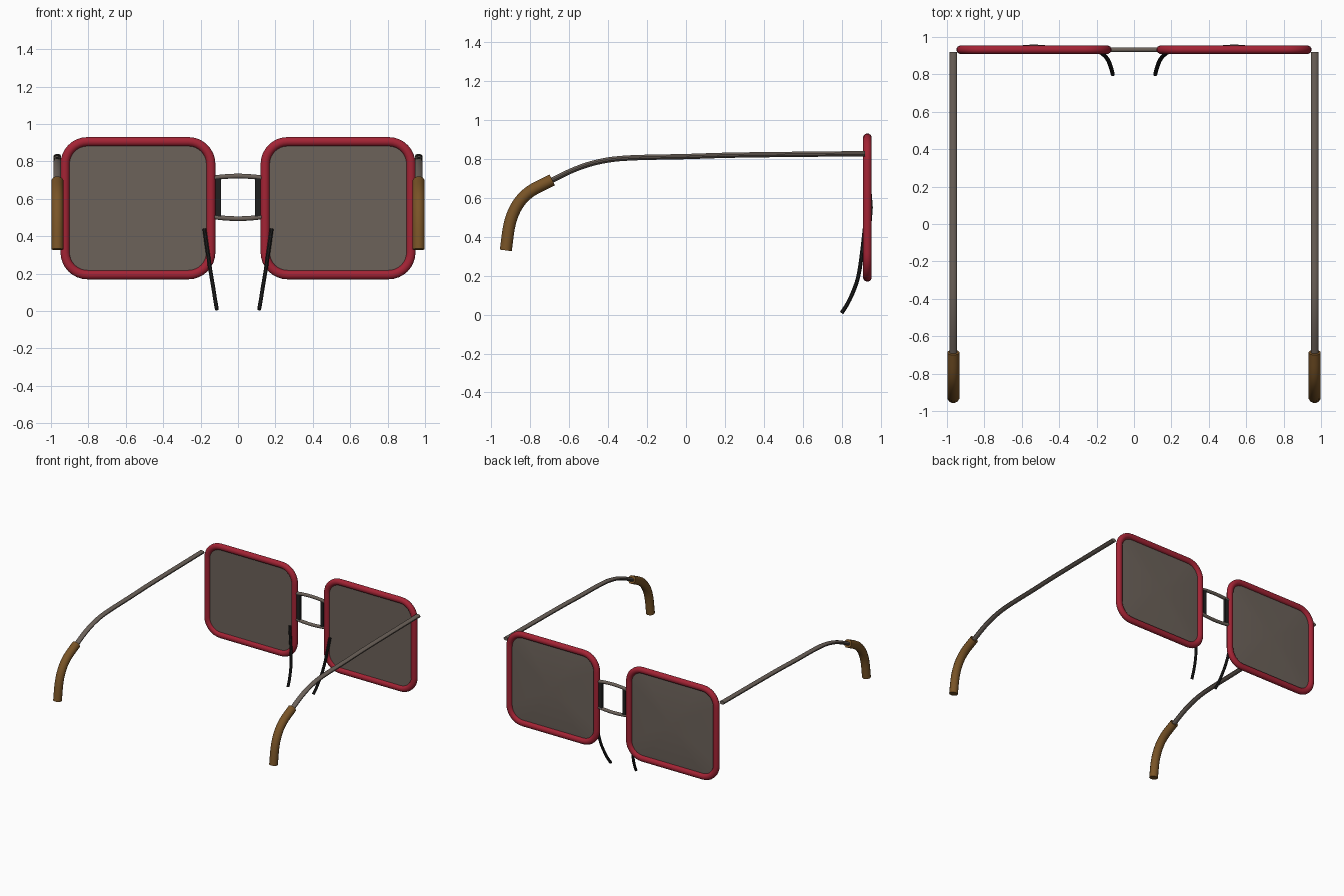
import bpy, bmesh, math
from mathutils import Vector

if "Cube" in bpy.data.objects:
    bpy.data.objects.remove(bpy.data.objects["Cube"])


def material(name, rgb):
    m = bpy.data.materials.new(name)
    m.diffuse_color = (*rgb, 1)
    m.use_nodes = True
    m.node_tree.nodes["Principled BSDF"].inputs["Base Color"].default_value = m.diffuse_color
    return m


RED = material("red rim", (0.37, 0.017, 0.035))
GREY = material("warm grey metal", (0.15, 0.122, 0.102))
LENS = material("smoky lens", (0.15, 0.122, 0.102))
BROWN = material("brown tip", (0.19, 0.088, 0.02))
BLACK = material("black wire", (0.014, 0.014, 0.014))


def finish(name, bm, mat, angle=40):
    bmesh.ops.recalc_face_normals(bm, faces=bm.faces)
    me = bpy.data.meshes.new(name)
    bm.to_mesh(me)
    bm.free()
    me.materials.append(mat)
    me.shade_smooth()
    me.set_sharp_from_angle(angle=math.radians(angle))
    ob = bpy.data.objects.new(name, me)
    bpy.context.collection.objects.link(ob)
    return ob


def spline(pts, n=4):
    """Catmull-Rom smoothing of an open path."""
    p = [Vector(q) for q in pts]
    p = [2 * p[0] - p[1]] + p + [2 * p[-1] - p[-2]]
    out = []
    for i in range(1, len(p) - 2):
        a, b, c, d = p[i - 1:i + 3]
        for k in range(n):
            t = k / n
            out.append(0.5 * (2 * b + (c - a) * t + (2 * a - 5 * b + 4 * c - d) * t * t
                              + (3 * b - a - 3 * c + d) * t ** 3))
    return out + [p[-2]]


def tube(name, path, ref, r_ref, r_side, mat, sides=12, closed=False):
    """Sweep an ellipse along a path; r_ref is the radius along the ref axis."""
    bm = bmesh.new()
    n, rings = len(path), []
    for i, p in enumerate(path):
        a = path[(i - 1) % n] if closed else path[max(i - 1, 0)]
        b = path[(i + 1) % n] if closed else path[min(i + 1, n - 1)]
        t = (b - a).normalized()
        u = (ref - t * ref.dot(t)).normalized()
        v = t.cross(u)
        rings.append([bm.verts.new(p + u * r_ref * math.cos(w) + v * r_side * math.sin(w))
                      for w in (math.tau * (k + 0.5) / sides for k in range(sides))])
    for i in range(n if closed else n - 1):
        r, s = rings[i], rings[(i + 1) % n]
        for k in range(sides):
            j = (k + 1) % sides
            bm.faces.new((r[k], r[j], s[j], s[k]))
    if not closed:
        bm.faces.new(rings[0])
        bm.faces.new(rings[-1])
    return finish(name, bm, mat)


def rounded_rect(cx, cz, hx, hz, r, y, seg=8):
    pts = []
    for q, (sx, sz) in enumerate(((1, 1), (-1, 1), (-1, -1), (1, -1))):
        for k in range(seg + 1):
            a = math.pi / 2 * (q + k / seg)
            pts.append(Vector((cx + sx * (hx - r) + r * math.cos(a), y,
                               cz + sz * (hz - r) + r * math.sin(a))))
    return pts


X, Y = Vector((1, 0, 0)), Vector((0, 1, 0))
RIM_Y = 0.932

for side, s in (("left", -1), ("right", 1)):
    # rim
    cx = s * 0.535
    tube(side + "_rim", rounded_rect(cx, 0.55, 0.39, 0.356, 0.12, RIM_Y),
         Y, 0.023, 0.025, RED, 12, True)

    # lens: flat back, shallow dome in front
    bm = bmesh.new()
    back = [bm.verts.new(p) for p in rounded_rect(cx, 0.55, 0.385, 0.351, 0.115, RIM_Y - 0.006)]
    edge = [bm.verts.new(p) for p in rounded_rect(cx, 0.55, 0.385, 0.351, 0.115, RIM_Y)]
    apex = bm.verts.new((cx, 0.96, 0.55))
    bm.faces.new(back)
    for i in range(len(edge)):
        j = (i + 1) % len(edge)
        bm.faces.new((edge[i], edge[j], apex))
        bm.faces.new((back[i], back[j], edge[j], edge[i]))
    finish(side + "_lens", bm, LENS, 30)

    # temple arm
    ax = s * 0.966
    arm = [(0.92, 0.827), (0.28, 0.82), (0, 0.812), (-0.29, 0.805),
           (-0.44, 0.787), (-0.57, 0.747), (-0.72, 0.675)]
    tube(side + "_temple_arm", spline([(ax, y, z) for y, z in arm]), X, 0.021, 0.014, GREY)

    # ear tip
    tip = [(-0.687, 0.692), (-0.80, 0.633), (-0.865, 0.565), (-0.905, 0.47), (-0.926, 0.33)]
    tube(side + "_ear_tip", spline([(ax, y, z) for y, z in tip]), X, 0.033, 0.032, BROWN)

    # nose wire
    wire = [(0.18, 0.918, 0.44), (0.16, 0.902, 0.30), (0.145, 0.886, 0.20),
            (0.133, 0.864, 0.13), (0.122, 0.832, 0.06), (0.113, 0.80, 0.009)]
    tube(side + "_nose_wire", spline([(s * x, y, z) for x, y, z in wire]), X, 0.011, 0.011, BLACK, 8)

    # bridge end bar
    bm = bmesh.new()
    bmesh.ops.create_cube(bm, size=1)
    for v in bm.verts:
        v.co = Vector((s * 0.106 + v.co.x * 0.03, RIM_Y + v.co.y * 0.022, 0.608 + v.co.z * 0.21))
    finish(side + "_bridge_bar", bm, BLACK)

# bridge: two slightly bowed tubes
for name, z, bow in (("upper_bridge", 0.712, 0.01), ("lower_bridge", 0.504, -0.01)):
    pts = [(x, RIM_Y, z + bow * (1 - (x / 0.13) ** 2)) for x in (-0.13, -0.08, 0, 0.08, 0.13)]
    tube(name, spline(pts), Y, 0.013, 0.013, GREY)
